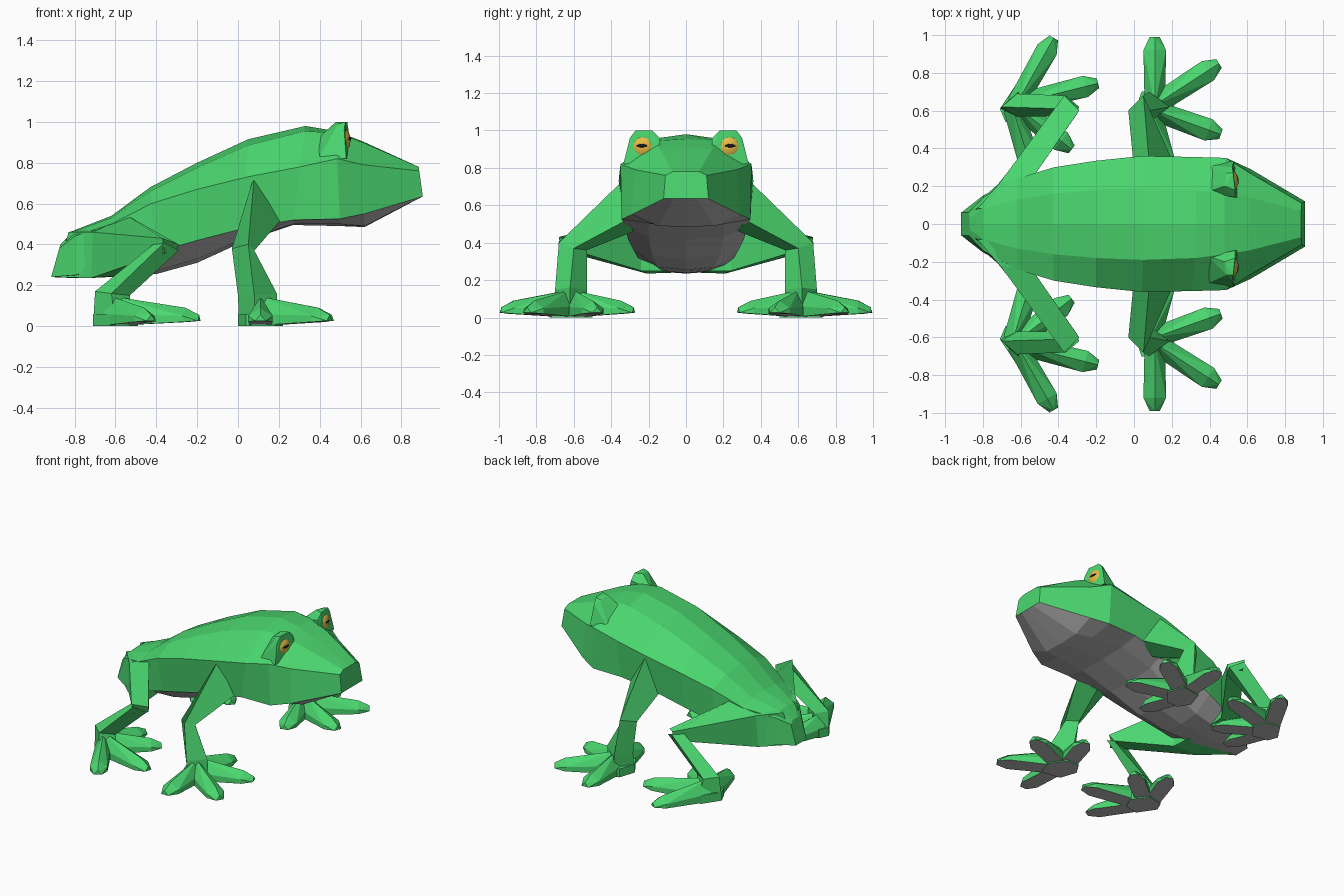
import bpy, bmesh, math
from mathutils import Vector, Matrix


def mat(name, rgb):
    m = bpy.data.materials.new(name)
    m.diffuse_color = (*rgb, 1)
    return m


GREEN = mat("green_skin", (0.07, 0.68, 0.16))
GREY = mat("grey_underside", (0.5, 0.5, 0.5))
WHITE = mat("eye_rim", (0.5, 0.42, 0.42))
YELLOW = mat("iris_yellow", (0.8, 0.5, 0.06))
BLACK = mat("pupil_black", (0.01, 0.01, 0.01))


def finish(bm, name, mats, mirror=True):
    bmesh.ops.recalc_face_normals(bm, faces=bm.faces)
    me = bpy.data.meshes.new(name)
    bm.to_mesh(me)
    bm.free()
    for m in mats:
        me.materials.append(m)
    ob = bpy.data.objects.new(name, me)
    bpy.context.collection.objects.link(ob)
    if mirror:
        mod = ob.modifiers.new("mirror", 'MIRROR')
        mod.use_axis = (False, True, False)
        mod.use_mirror_merge = False
    return ob


def loft(bm, rings, grey=()):
    """Skin closed rings of points; side indices in grey get slot 1."""
    vr = [[bm.verts.new(p) for p in r] for r in rings]
    n = len(vr[0])
    for a, b in zip(vr, vr[1:]):
        for i in range(n):
            j = (i + 1) % n
            f = bm.faces.new((a[i], a[j], b[j], b[i]))
            f.material_index = 1 if i in grey else 0
    bm.faces.new(vr[0])
    bm.faces.new(vr[-1])


def hull(bm, pts):
    vs = [bm.verts.new(p) for p in pts]
    bmesh.ops.convex_hull(bm, input=vs)


# Body and head: top x, bottom x, top z, then (y, z) of back, side, jaw edge, belly, then bottom z
sections = [
    (-0.87, -0.915, 0.40, 0.03, 0.40, 0.06, 0.38, 0.06, 0.24, 0.03, 0.24, 0.24),
    (-0.80, -0.80, 0.47, 0.08, 0.465, 0.14, 0.44, 0.15, 0.25, 0.07, 0.24, 0.235),
    (-0.62, -0.62, 0.54, 0.13, 0.53, 0.24, 0.50, 0.24, 0.29, 0.12, 0.245, 0.24),
    (-0.43, -0.40, 0.68, 0.16, 0.66, 0.30, 0.60, 0.28, 0.36, 0.15, 0.27, 0.255),
    (-0.20, -0.20, 0.80, 0.18, 0.775, 0.335, 0.67, 0.31, 0.42, 0.18, 0.33, 0.31),
    (0.05, 0.03, 0.915, 0.19, 0.885, 0.36, 0.73, 0.325, 0.48, 0.20, 0.43, 0.415),
    (0.33, 0.27, 0.98, 0.18, 0.955, 0.355, 0.78, 0.34, 0.52, 0.20, 0.50, 0.495),
    (0.48, 0.50, 0.955, 0.16, 0.945, 0.35, 0.82, 0.345, 0.525, 0.17, 0.50, 0.49),
    (0.61, 0.62, 0.905, 0.14, 0.90, 0.27, 0.79, 0.29, 0.55, 0.15, 0.49, 0.485),
    (0.885, 0.905, 0.78, 0.07, 0.78, 0.11, 0.76, 0.12, 0.635, 0.06, 0.635, 0.635),
]
rings = []
for xt, xb, zt, ya, za, yb, zb, yc, zc, yd, zd, ze in sections:
    half = [(ya, za), (yb, zb), (yc, zc), (yd, zd)]
    prof = [(0, zt)] + half + [(0, ze)] + [(-y, z) for y, z in reversed(half)]
    rings.append([(xb + (xt - xb) * (z - ze) / (zt - ze), y, z) for y, z in prof])
bm = bmesh.new()
loft(bm, rings, grey=(3, 4, 5, 6))
finish(bm, "body", [GREEN, GREY], mirror=False)

# Eye sockets
bm = bmesh.new()
hull(bm, [(0.39, 0.17, 0.92), (0.40, 0.31, 0.83), (0.53, 0.335, 0.82), (0.55, 0.14, 0.90),
          (0.52, 0.30, 0.96), (0.535, 0.14, 0.96), (0.48, 0.20, 1.0), (0.49, 0.27, 0.99),
          (0.525, 0.27, 1.0), (0.535, 0.18, 1.0), (0.54, 0.23, 0.82)])
finish(bm, "eye_socket", [GREEN])

# Eyeballs with iris, and pupils
place = Matrix.Translation((0.505, 0.23, 0.912)) @ Matrix.Rotation(math.radians(9), 4, 'Z')
bm = bmesh.new()
bmesh.ops.create_uvsphere(bm, u_segments=24, v_segments=24, radius=1,
                          matrix=Matrix.Rotation(math.pi / 2, 4, 'Y'))
for f in bm.faces:
    f.smooth = True
    f.material_index = 1 if f.calc_center_median().x > 0.62 else 0
bm.transform(place @ Matrix.Diagonal((0.045, 0.066, 0.066, 1)))
finish(bm, "eyeball", [WHITE, YELLOW])
bm = bmesh.new()
bmesh.ops.create_uvsphere(bm, u_segments=16, v_segments=10, radius=1)
for f in bm.faces:
    f.smooth = True
bm.transform(place @ Matrix.Translation((0.03, 0, 0.006)) @ Matrix.Diagonal((0.019, 0.036, 0.014, 1)))
finish(bm, "pupil", [BLACK])

# Front legs
bm = bmesh.new()
loft(bm, [
    [(0.08, 0.33, 0.74), (0.0, 0.29, 0.47), (0.08, 0.28, 0.46), (0.21, 0.32, 0.52)],
    [(0.05, 0.68, 0.40), (-0.03, 0.60, 0.38), (0.02, 0.53, 0.36), (0.08, 0.60, 0.37)],
    [(0.08, 0.70, 0.15), (0.0, 0.60, 0.15), (0.07, 0.53, 0.15), (0.19, 0.62, 0.16)],
    [(0.08, 0.70, 0.005), (0.005, 0.58, 0.0), (0.08, 0.52, 0.005), (0.19, 0.62, 0.01)],
])
finish(bm, "front_leg", [GREEN])

# Rear thighs
bm = bmesh.new()
loft(bm, [
    [(-0.83, 0.08, 0.46), (-0.89, 0.06, 0.24), (-0.55, 0.10, 0.25), (-0.55, 0.10, 0.53)],
    [(-0.71, 0.22, 0.46), (-0.72, 0.21, 0.235), (-0.54, 0.24, 0.25), (-0.54, 0.24, 0.54)],
    [(-0.37, 0.68, 0.43), (-0.36, 0.67, 0.36), (-0.31, 0.57, 0.35), (-0.29, 0.60, 0.40)],
])
finish(bm, "rear_thigh", [GREEN])

# Rear shins and heels
bm = bmesh.new()
loft(bm, [
    [(-0.36, 0.68, 0.41), (-0.29, 0.62, 0.37), (-0.31, 0.57, 0.35), (-0.39, 0.61, 0.42)],
    [(-0.62, 0.69, 0.16), (-0.53, 0.63, 0.15), (-0.62, 0.57, 0.15), (-0.70, 0.62, 0.17)],
    [(-0.60, 0.72, 0.005), (-0.52, 0.64, 0.01), (-0.62, 0.56, 0.005), (-0.71, 0.61, 0.0)],
])
finish(bm, "rear_shin", [GREEN])


def toe(name, base, tip, w):
    """Ridged toe with a flat sole and pointed end."""
    b, t = Vector((*base, 0)), Vector((*tip, 0))
    d = (t - b).normalized()
    s = Vector((-d.y, d.x, 0)) * w / 2
    up = Vector((0, 0, 1))
    k = t - d * 0.07
    pts = []
    for c, z0, z1, z2, g in ((b, 0.002, 0.06, 0.145, 0.9), (k, 0.02, 0.05, 0.09, 1)):
        pts += [c + s * g + up * z0, c - s * g + up * z0,
                c + s * g + up * z1, c - s * g + up * z1, c + up * z2]
    pts += [t + s * 0.45 + up * 0.026, t - s * 0.45 + up * 0.026, t + up * 0.055]
    bm = bmesh.new()
    hull(bm, pts)
    bmesh.ops.recalc_face_normals(bm, faces=bm.faces)
    for f in bm.faces:
        f.normal_update()
        f.material_index = 1 if f.normal.z < -0.85 else 0
    finish(bm, name, [GREEN, GREY])


# Toes, four on each foot
for i, (base, tip) in enumerate([((0.11, 0.63), (0.11, 0.99)), ((0.11, 0.63), (0.45, 0.85)),
                                 ((0.11, 0.60), (0.46, 0.475)), ((0.09, 0.60), (0.17, 0.28))]):
    toe(f"front_toe_{i + 1}", base, tip, 0.12)
for i, (base, tip) in enumerate([((-0.62, 0.64), (-0.425, 0.985)), ((-0.61, 0.64), (-0.19, 0.745)),
                                 ((-0.62, 0.62), (-0.33, 0.395)), ((-0.64, 0.61), (-0.54, 0.28))]):
    toe(f"rear_toe_{i + 1}", base, tip, 0.115)

# Soles joining heel and toes
for name, pts in (("front_sole", [(0.0, 0.58), (0.04, 0.70), (0.18, 0.72), (0.22, 0.60), (0.14, 0.50), (0.05, 0.50)]),
                  ("rear_sole", [(-0.71, 0.61), (-0.63, 0.73), (-0.53, 0.71), (-0.49, 0.62), (-0.57, 0.52), (-0.68, 0.54)])):
    bm = bmesh.new()
    loft(bm, [[(x, y, 0.0) for x, y in pts], [(x, y, 0.06) for x, y in pts]])
    bm.normal_update()
    for f in bm.faces:
        f.material_index = 1 if f.calc_center_median().z < 0.01 else 0
    finish(bm, name, [GREEN, GREY])
